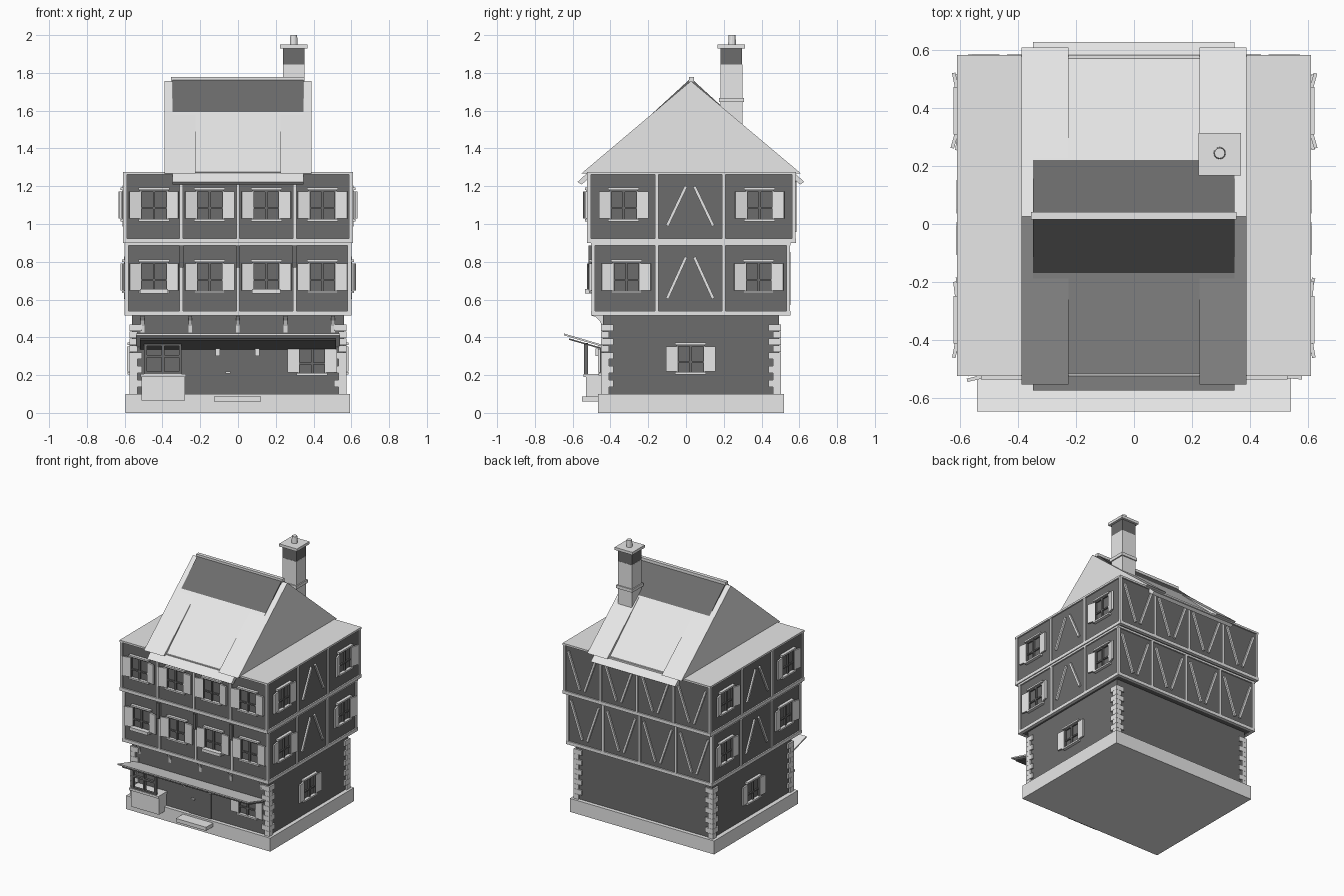
import bpy, bmesh, math, random
from mathutils import Matrix, Vector

random.seed(4)
if "Cube" in bpy.data.objects:
    bpy.data.objects.remove(bpy.data.objects["Cube"])


def material(name, value):
    m = bpy.data.materials.new(name)
    m.use_nodes = True
    col = (value, value, value, 1)
    m.diffuse_color = col
    m.node_tree.nodes["Principled BSDF"].inputs["Base Color"].default_value = col
    return m


LIGHT = material("pale grey", 0.8)
DARK = material("dark grey", 0.15)
I = Matrix.Identity(4)


def finish(name, bm, mat):
    bmesh.ops.recalc_face_normals(bm, faces=bm.faces)
    me = bpy.data.meshes.new(name)
    bm.to_mesh(me)
    bm.free()
    me.materials.append(mat)
    ob = bpy.data.objects.new(name, me)
    bpy.context.collection.objects.link(ob)
    return ob


def add_box(bm, a, b, m=I):
    a, b = Vector(a), Vector(b)
    mid = Matrix.Translation((a + b) / 2)
    bmesh.ops.create_cube(bm, size=1, matrix=m @ mid @ Matrix.Diagonal((*(b - a), 1)))


def boxes(name, mat, items, m=I):
    bm = bmesh.new()
    for a, b in items:
        add_box(bm, a, b, m)
    return finish(name, bm, mat)


def prism(name, mat, profile, x0, x1):
    # Outline in y, z pushed along x
    bm = bmesh.new()
    f = bm.faces.new([bm.verts.new((x0, y, z)) for y, z in profile])
    out = bmesh.ops.extrude_face_region(bm, geom=[f])["geom"]
    verts = [v for v in out if isinstance(v, bmesh.types.BMVert)]
    bmesh.ops.translate(bm, vec=(x1 - x0, 0, 0), verts=verts)
    return finish(name, bm, mat)


def frame(origin, u, n):
    # Wall frame: u runs along the wall, n points out, z is up
    m = Matrix((u, n, (0, 0, 1))).transposed().to_4x4()
    m.translation = origin
    return m


def walls(x, y0, y1):
    return {"front": frame((0, y0, 0), (1, 0, 0), (0, -1, 0)),
            "back": frame((0, y1, 0), (1, 0, 0), (0, 1, 0)),
            "left": frame((x, 0, 0), (0, 1, 0), (1, 0, 0)),
            "right": frame((-x, 0, 0), (0, 1, 0), (-1, 0, 0))}


def window(name, m, u, z, h=0.16, hw=0.07, shutters=True):
    # Dark casement, pale sill and lintel, two swung shutters
    m = m @ Matrix.Translation((u, 0, z))
    dark = [((s * hw - 0.006, 0, 0), (s * hw + 0.006, 0.012, h)) for s in (-1, 0, 1)]
    dark += [((-hw, 0, t * h - 0.005), (hw, 0.01, t * h + 0.005)) for t in (0.4, 0.97)]
    boxes(name + "_casement", DARK, dark, m)
    boxes(name + "_sill_and_lintel", LIGHT,
          [((-hw - 0.012, 0, w - 0.006), (hw + 0.012, 0.022, w + 0.006)) for w in (0, h + 0.006)], m)
    if not shutters:
        return
    bm = bmesh.new()
    for s in (-1, 1):
        swing = Matrix.Rotation(s * random.uniform(0.05, 0.3), 4, "Z")
        hinge = Matrix.Translation((s * hw, 0.008, 0)) @ swing
        add_box(bm, (0, -0.004, 0.008), (s * 0.062, 0.008, h - 0.008), m @ hinge)
    finish(name + "_shutters", bm, LIGHT)


def brace(bm, m, u0, z0, u1, z1):
    d = Vector((u1 - u0, 0, z1 - z0))
    turn = Matrix.Rotation(math.atan2(d.x, d.z), 4, "Y")
    add_box(bm, (-0.008, 0, 0), (0.008, 0.012, d.length), m @ Matrix.Translation((u0, 0, z0)) @ turn)


# Base and ground floor
boxes("plinth", LIGHT, [((-0.595, -0.467, 0), (0.592, 0.52, 0.1))])
GX, GY0, GY1 = 0.562, -0.44, 0.492
boxes("ground_floor_wall", DARK, [((-GX, GY0, 0.1), (GX, GY1, 0.52))])
stones = []
for sx in (-1, 1):
    for y, sy in ((GY0, 1), (GY1, -1)):
        for i in range(10):
            w = 0.066 if i % 2 else 0.042
            z = 0.1 + i * 0.037
            stones.append(((sx * (GX + 0.012), y - sy * 0.01, z),
                           (sx * (GX + 0.012 - w), y + sy * (w - 0.01), z + 0.036)))
boxes("corner_stones", LIGHT, stones)
ground = walls(GX, GY0, GY1)
for side in ("left", "right"):
    window("ground_window_" + side, ground[side], 0.025, 0.21, 0.15)
window("ground_window_front", ground["front"], 0.393, 0.205, 0.14)

# Upper floors: jettied boxes with timber framing
FLOORS = [("first", 0.6, -0.5, 0.55, 0.515, 0.9, -0.315, 0.385, 0.64),
          ("second", 0.607, -0.522, 0.58, 0.9, 1.275, -0.33, 0.39, 1.02)]
for name, x, y0, y1, z0, z1, wy0, wy1, wz in FLOORS:
    x, y0, y1 = x - 0.008, y0 + 0.008, y1 - 0.008
    boxes(name + "_floor_wall", DARK, [((-x, y0, z0 + 0.004), (x, y1, z1 - 0.004))])
    sides = walls(x, y0, y1)
    bm = bmesh.new()
    for side, m in sides.items():
        long = side in ("front", "back")
        lo, hi = (-x, x) if long else (y0, y1)
        add_box(bm, (lo - 0.01, -0.01, z0), (hi + 0.01, 0.01, z0 + 0.024), m)
        add_box(bm, (lo - 0.01, -0.01, z1 - 0.014), (hi + 0.01, 0.01, z1), m)
        posts = (-0.3, 0, 0.3) if long else (-0.155, 0.2)
        for u in (lo + 0.002, hi - 0.002, *posts):
            add_box(bm, (u - 0.009, -0.008, z0), (u + 0.009, 0.009, z1), m)
        if side == "back":
            for c in (-0.45, -0.15, 0.15, 0.45):
                for s in (-1, 1):
                    brace(bm, m, c + s * 0.02, z0 + 0.06, c + s * 0.115, z1 - 0.05)
        elif not long:
            for s in (-1, 1):
                brace(bm, m, 0.022 + s * 0.122, z0 + 0.09, 0.022 + s * 0.022, z1 - 0.075)
    finish(name + "_floor_timbers", bm, LIGHT)
    for i, u in enumerate((-0.445, -0.15, 0.15, 0.447)):
        window(f"{name}_floor_front_window_{i}", sides["front"], u, wz)
    for side in ("left", "right"):
        for i, u in enumerate((wy0, wy1)):
            window(f"{name}_floor_{side}_window_{i}", sides[side], u, wz)
boxes("attic_deck", LIGHT, [((-0.607, -0.522, 1.262), (0.607, 0.58, 1.275))])
boxes("flower_boxes", LIGHT, [((u - 0.075, -0.535, 0.632), (u + 0.075, -0.5, 0.655)) for u in (-0.445, 0.15)])
boxes("post_brackets", DARK, [((u - 0.011, -0.515, 0.77), (u + 0.011, -0.5, 0.885)) for u in (-0.3, 0, 0.3)])

# Curved brackets carrying the overhang
for i in range(5):
    u = -0.505 + i * 0.252
    arc = [(-0.44 - 0.06 * (1 - math.cos(t * math.pi / 8)), 0.425 + 0.09 * math.sin(t * math.pi / 8))
           for t in range(5)]
    prism(f"overhang_bracket_{i}", LIGHT, arc + [(-0.44, 0.515)], u - 0.01, u + 0.01)

# Awning, tilted down to the wall
prism("awning_top", LIGHT, [(-0.645, 0.42), (-0.645, 0.41), (-0.44, 0.35), (-0.44, 0.36)], -0.54, 0.54)
prism("awning_underside", DARK, [(-0.62, 0.395), (-0.62, 0.387), (-0.44, 0.335), (-0.44, 0.343)], -0.52, 0.52)

# Shop window over its counter
boxes("counter", LIGHT, [((-0.51, -0.53, 0.065), (-0.28, -0.44, 0.19)),
                         ((-0.517, -0.542, 0.19), (-0.275, -0.44, 0.207))])
shop = [((u - 0.007, -0.54, 0.205), (u + 0.007, -0.52, 0.37)) for u in (-0.49, -0.397, -0.305)]
shop += [((-0.49, -0.54, z - 0.007), (-0.305, -0.52, z + 0.007)) for z in (0.212, 0.3, 0.362)]
boxes("shop_window", DARK, shop)

# Door, step, handle and lanterns
boxes("door", DARK, [((-0.09, -0.447, 0.1), (0.09, -0.44, 0.335))])
boxes("door_step", LIGHT, [((-0.127, -0.55, 0.06), (0.122, -0.46, 0.087))])
boxes("door_handle", LIGHT, [((-0.065, -0.46, 0.208), (-0.04, -0.445, 0.218))])
boxes("door_lanterns", LIGHT, [((u - 0.012, -0.48, 0.3), (u + 0.012, -0.44, 0.34)) for u in (-0.108, 0.102)])

# Roof: gable wedges at both ends, a steeper covering between them
RY, RZ = 0.026, 1.757
for side, s in (("left", 1), ("right", -1)):
    prism("gable_" + side, LIGHT, [(-0.553, 1.268), (RY, RZ), (0.608, 1.268)], s * 0.225, s * 0.388)


def slope(y):
    return 1.772 - 0.915 * abs(y - RY)


for side, s in (("front", -1), ("back", 1)):
    for part, mat, a, b in (("upper", DARK, 0, 0.195), ("lower", LIGHT, 0.195, 0.6)):
        pa, pb = RY + s * a, RY + s * b
        prism(f"roof_{part}_{side}", mat,
              [(pa, slope(pa)), (pb, slope(pb)), (pb - s * 0.022, slope(pb) - 0.014),
               (pa - s * 0.022 * (a > 0), slope(pa) - 0.02)], -0.348, 0.346)
boxes("ridge_beam", LIGHT, [((-0.355, 0.015, 1.755), (0.353, 0.042, 1.778))])

# Chimney
CX, CY = 0.295, 0.24


def block(half, z0, z1):
    return ((CX - half, CY - half, z0), (CX + half, CY + half, z1))


boxes("chimney_shaft", LIGHT, [block(0.058, 1.48, 1.845), block(0.066, 1.645, 1.668), block(0.073, 1.93, 1.95)])
boxes("chimney_top", DARK, [block(0.057, 1.845, 1.93)])
bm = bmesh.new()
bmesh.ops.create_cone(bm, cap_ends=True, segments=12, radius1=0.021, radius2=0.018, depth=0.052,
                      matrix=Matrix.Translation((CX, CY + 0.004, 1.974)))
finish("chimney_pot", bm, LIGHT)
